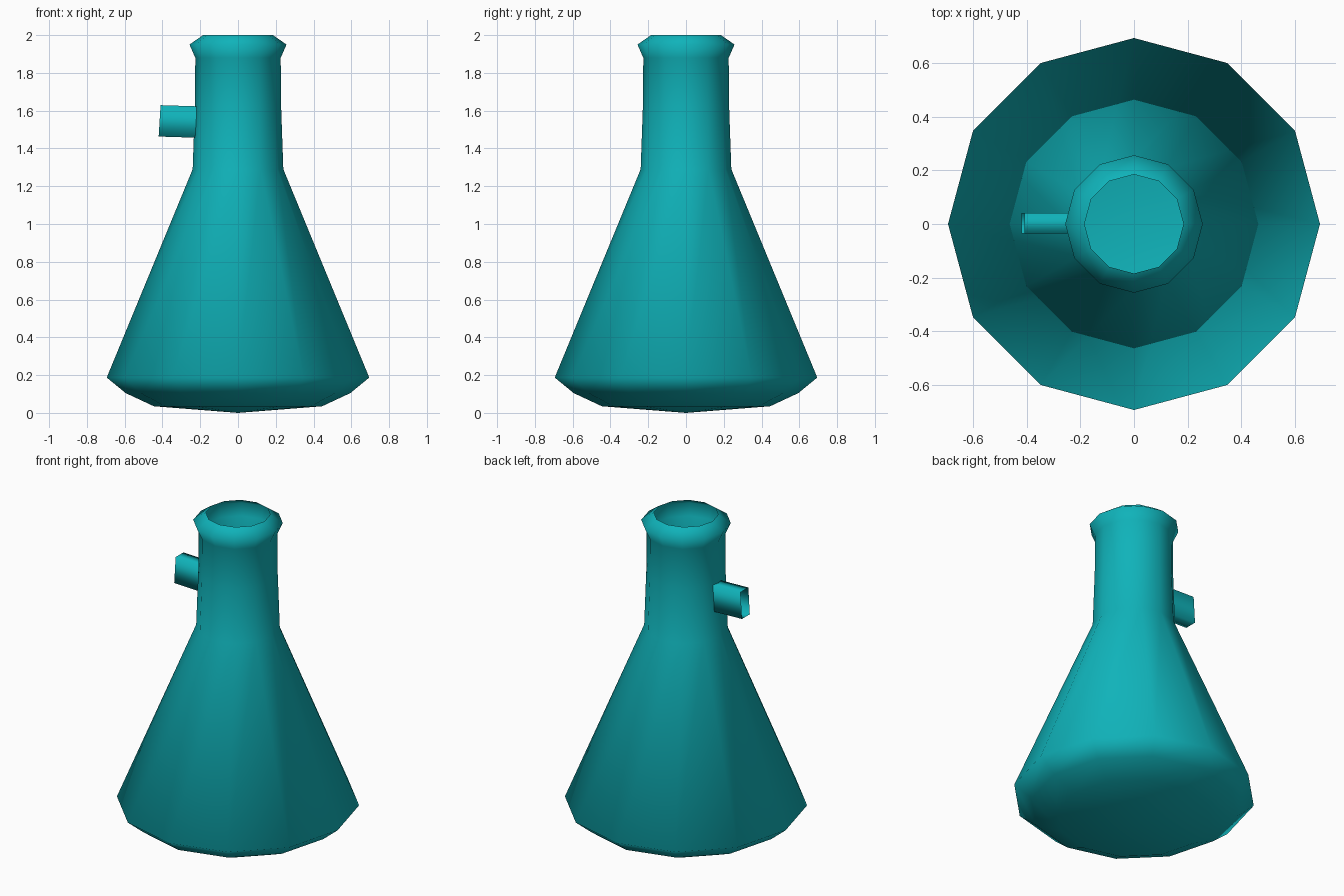
import bpy, bmesh, math

if "Cube" in bpy.data.objects:
    bpy.data.objects.remove(bpy.data.objects["Cube"])

SIDES = 12

teal = bpy.data.materials.new("teal")
teal.diffuse_color = (0.005, 0.45, 0.49, 1)
teal.use_nodes = True
teal.node_tree.nodes["Principled BSDF"].inputs["Base Color"].default_value = teal.diffuse_color


def finish(bm, name):
    bmesh.ops.recalc_face_normals(bm, faces=bm.faces)
    for f in bm.faces:
        f.smooth = True
    mesh = bpy.data.meshes.new(name)
    bm.to_mesh(mesh)
    bm.free()
    mesh.materials.append(teal)
    obj = bpy.data.objects.new(name, mesh)
    bpy.context.collection.objects.link(obj)
    return obj


def bridge(bm, a, b):
    n = len(a)
    for i in range(n):
        j = (i + 1) % n
        bm.faces.new((a[i], a[j], b[j], b[i]))


# Flask body: thin open-topped shell, lathed from (radius, height) pairs
profile = [(0.445, 0.035), (0.595, 0.105), (0.695, 0.187), (0.24, 1.29),
           (0.228, 1.63), (0.226, 1.88), (0.257, 1.95), (0.185, 2.0)]
bm = bmesh.new()
rings = [[bm.verts.new((r * math.cos(math.tau * i / SIDES),
                        r * math.sin(math.tau * i / SIDES), z))
          for i in range(SIDES)] for r, z in profile]
for lower, upper in zip(rings, rings[1:]):
    bridge(bm, lower, upper)

# Shallow cone closing the underside
pole = bm.verts.new((0, 0, 0))
for i in range(SIDES):
    bm.faces.new((pole, rings[0][(i + 1) % SIDES], rings[0][i]))
body = finish(bm, "flask_body")
# Outward normals, also for the open shell
if body.data.polygons[-1].normal.z > 0:
    body.data.flip_normals()

# Side spout: open rectangular tube, slightly tilted
bm = bmesh.new()
corners = [(-1, -1), (1, -1), (1, 1), (-1, 1)]
ends = [[bm.verts.new((x - 0.005 * -v, 0.003 + 0.039 * u, z + 0.083 * v))
         for u, v in corners] for x, z in ((-0.415, 1.546), (-0.222, 1.54))]
bridge(bm, ends[0], ends[1])
spout = finish(bm, "side_spout")
if any(p.normal.z * (p.center.z - 1.543) < -0.01 for p in spout.data.polygons):
    spout.data.flip_normals()
